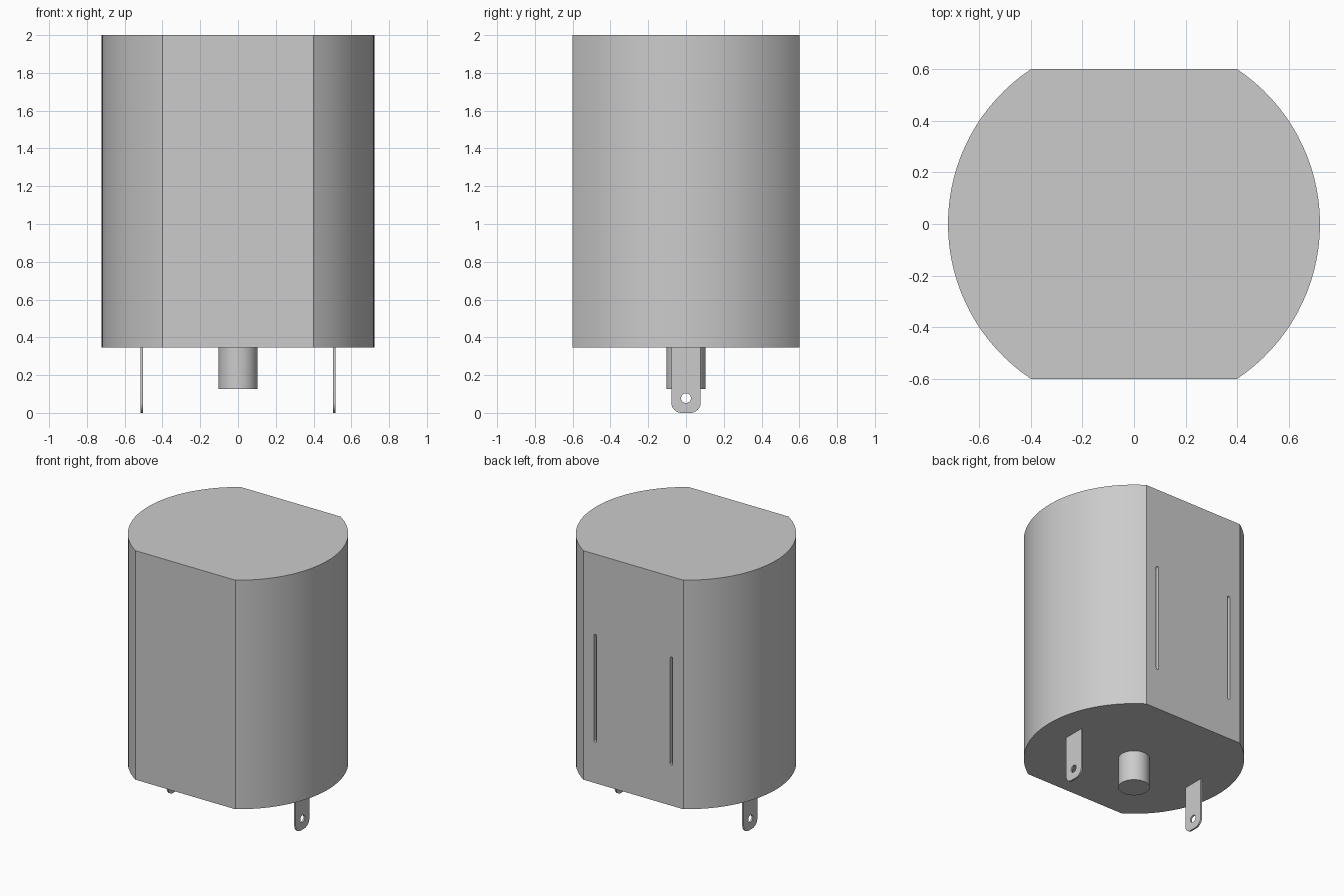
import bpy
import bmesh
from math import sin, cos, pi, atan2
from mathutils import Matrix, Vector

default = bpy.data.objects.get("Cube")
if default:
    bpy.data.objects.remove(default, do_unlink=True)

grey = bpy.data.materials.new("housing grey")
grey.use_nodes = True
grey.diffuse_color = (0.6, 0.6, 0.6, 1)
grey.node_tree.nodes["Principled BSDF"].inputs["Base Color"].default_value = (0.6, 0.6, 0.6, 1)

# Axis frames: profile u, v and extrusion direction
UP = Matrix.Identity(4)
ALONG_X = Matrix(((0, 0, 1, 0), (1, 0, 0, 0), (0, 1, 0, 0), (0, 0, 0, 1)))
ALONG_Y = Matrix(((1, 0, 0, 0), (0, 0, -1, 0), (0, 1, 0, 0), (0, 0, 0, 1)))


def arc(cx, cy, r, start, end, steps):
    return [(cx + r * cos(start + (end - start) * i / steps),
             cy + r * sin(start + (end - start) * i / steps)) for i in range(steps + 1)]


def prism(name, profile, depth, frame, location):
    """Extrude a closed profile along the frame's third axis."""
    bm = bmesh.new()
    face = bm.faces.new([bm.verts.new((u, v, 0)) for u, v in profile])
    grown = bmesh.ops.extrude_face_region(bm, geom=[face])["geom"]
    bmesh.ops.translate(bm, vec=(0, 0, depth),
                        verts=[g for g in grown if isinstance(g, bmesh.types.BMVert)])
    bm.transform(Matrix.Translation(Vector(location)) @ frame)
    bmesh.ops.recalc_face_normals(bm, faces=bm.faces)
    mesh = bpy.data.meshes.new(name)
    bm.to_mesh(mesh)
    bm.free()
    mesh.materials.append(grey)
    obj = bpy.data.objects.new(name, mesh)
    bpy.context.collection.objects.link(obj)
    return obj


def activate(obj):
    bpy.ops.object.select_all(action="DESELECT")
    obj.select_set(True)
    bpy.context.view_layer.objects.active = obj


def cut(obj, cutter):
    cutter.hide_render = True
    mod = obj.modifiers.new("cut", "BOOLEAN")
    mod.operation = "DIFFERENCE"
    mod.solver = "EXACT"
    mod.object = cutter
    activate(obj)
    bpy.ops.object.modifier_apply(modifier=mod.name)
    bpy.data.objects.remove(cutter, do_unlink=True)


def smooth(obj):
    activate(obj)
    bpy.ops.object.shade_smooth_by_angle(angle=pi / 6)


# Housing: round can with flat front and back
radius, flat, base = 0.722, 0.602, 0.345
half = atan2(flat, 0.4)
outline = arc(0, 0, radius, -half, half, 32) + arc(0, 0, radius, pi - half, pi + half, 32)
housing = prism("housing", outline, 2 - base, UP, (0, 0, base))

# Two narrow slots with round ends in the back
slot_w, slot_low, slot_high = 0.01, 0.65, 1.41
slot = (arc(0, slot_high, slot_w, 0, pi, 8) + arc(0, slot_low, slot_w, pi, 2 * pi, 8))
for side in (-1, 1):
    cut(housing, prism("slot_cutter", slot, 0.15, ALONG_Y, (side * 0.305, flat + 0.05, 0)))
smooth(housing)

# Centre locating pin
smooth(prism("locating_pin", arc(0, 0, 0.103, 0, 2 * pi, 48)[:-1],
             base + 0.02 - 0.127, UP, (0, 0, 0.127)))

# Blade terminals with rounded tips and a hole
blade_w, corner, thick = 0.078, 0.055, 0.012
blade = ([(blade_w, base + 0.02), (-blade_w, base + 0.02)]
         + arc(corner - blade_w, corner, corner, pi, 1.5 * pi, 8)
         + arc(blade_w - corner, corner, corner, 1.5 * pi, 2 * pi, 8))
for side, label in ((1, "left"), (-1, "right")):
    x = side * 0.51 - thick / 2
    terminal = prism(label + "_terminal", blade, thick, ALONG_X, (x, 0, 0))
    hole = arc(0, 0.078, 0.026, 0, 2 * pi, 24)[:-1]
    cut(terminal, prism("hole_cutter", hole, 0.1, ALONG_X, (x - 0.05, 0, 0)))
    smooth(terminal)
